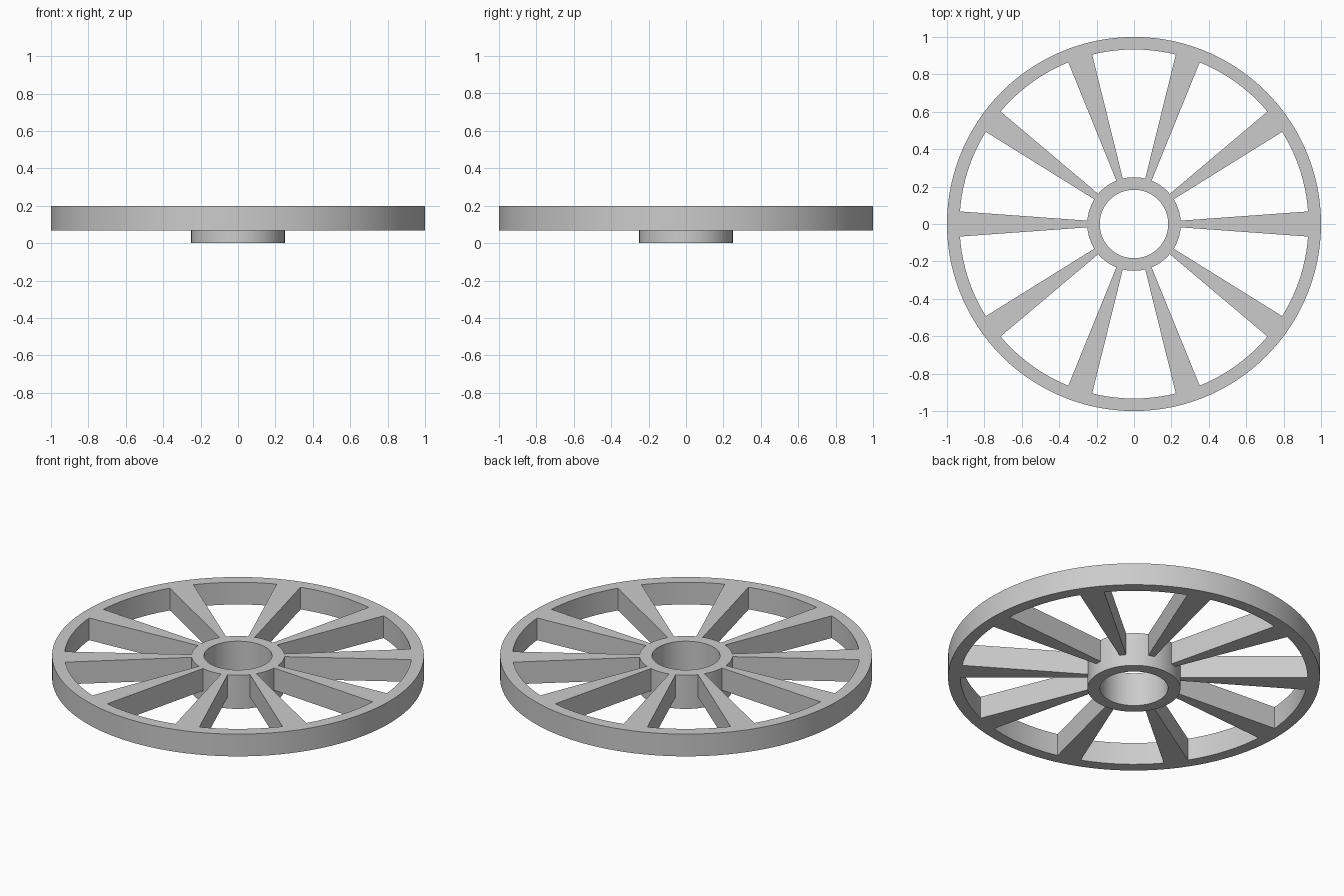
import bpy
import bmesh
from math import sin, cos, pi, radians

if "Cube" in bpy.data.objects:
    bpy.data.objects.remove(bpy.data.objects["Cube"])

TOP = 0.2
RIM_BOTTOM = 0.068
SPOKES = 10
SEGMENTS = 120

grey = bpy.data.materials.new("plain_grey")
grey.use_nodes = True
grey.diffuse_color = (0.6, 0.6, 0.6, 1)
grey.node_tree.nodes["Principled BSDF"].inputs["Base Color"].default_value = (0.6, 0.6, 0.6, 1)


def finish(name, bm):
    """Turn a bmesh into a shaded object with consistent normals."""
    bmesh.ops.recalc_face_normals(bm, faces=bm.faces[:])
    mesh = bpy.data.meshes.new(name)
    bm.to_mesh(mesh)
    bm.free()
    mesh.materials.append(grey)
    obj = bpy.data.objects.new(name, mesh)
    bpy.context.collection.objects.link(obj)
    bpy.ops.object.select_all(action='DESELECT')
    obj.select_set(True)
    bpy.context.view_layer.objects.active = obj
    bpy.ops.object.shade_smooth_by_angle(angle=radians(30))
    return obj


def ring(name, inner, outer, bottom, top):
    """Sweep a rectangular section around the axle."""
    bm = bmesh.new()
    section = [(inner, bottom), (outer, bottom), (outer, top), (inner, top)]
    loops = []
    for i in range(SEGMENTS):
        a = 2 * pi * i / SEGMENTS
        loops.append([bm.verts.new((r * cos(a), r * sin(a), z)) for r, z in section])
    for i, here in enumerate(loops):
        after = loops[(i + 1) % SEGMENTS]
        for j in range(4):
            k = (j + 1) % 4
            bm.faces.new((here[j], after[j], after[k], here[k]))
    return finish(name, bm)


def spoke(name, angle):
    """Wedge with radial sides, its ends sunk into the hub and rim."""
    bm = bmesh.new()
    half = radians(4.12)
    corners = [(0.24, -half), (0.945, -half), (0.945, half), (0.24, half)]
    base = bm.faces.new([bm.verts.new((r * cos(angle + a), r * sin(angle + a), RIM_BOTTOM))
                         for r, a in corners])
    lifted = bmesh.ops.extrude_face_region(bm, geom=[base])["geom"]
    verts = [g for g in lifted if isinstance(g, bmesh.types.BMVert)]
    bmesh.ops.translate(bm, verts=verts, vec=(0, 0, TOP - RIM_BOTTOM))
    return finish(name, bm)


# Outer rim and the deeper hub tube
ring("rim", 0.933, 1.0, RIM_BOTTOM, TOP)
ring("hub", 0.183, 0.25, 0, TOP)

# Ten tapering spokes
for n in range(SPOKES):
    spoke(f"spoke_{n + 1}", 2 * pi * n / SPOKES)
